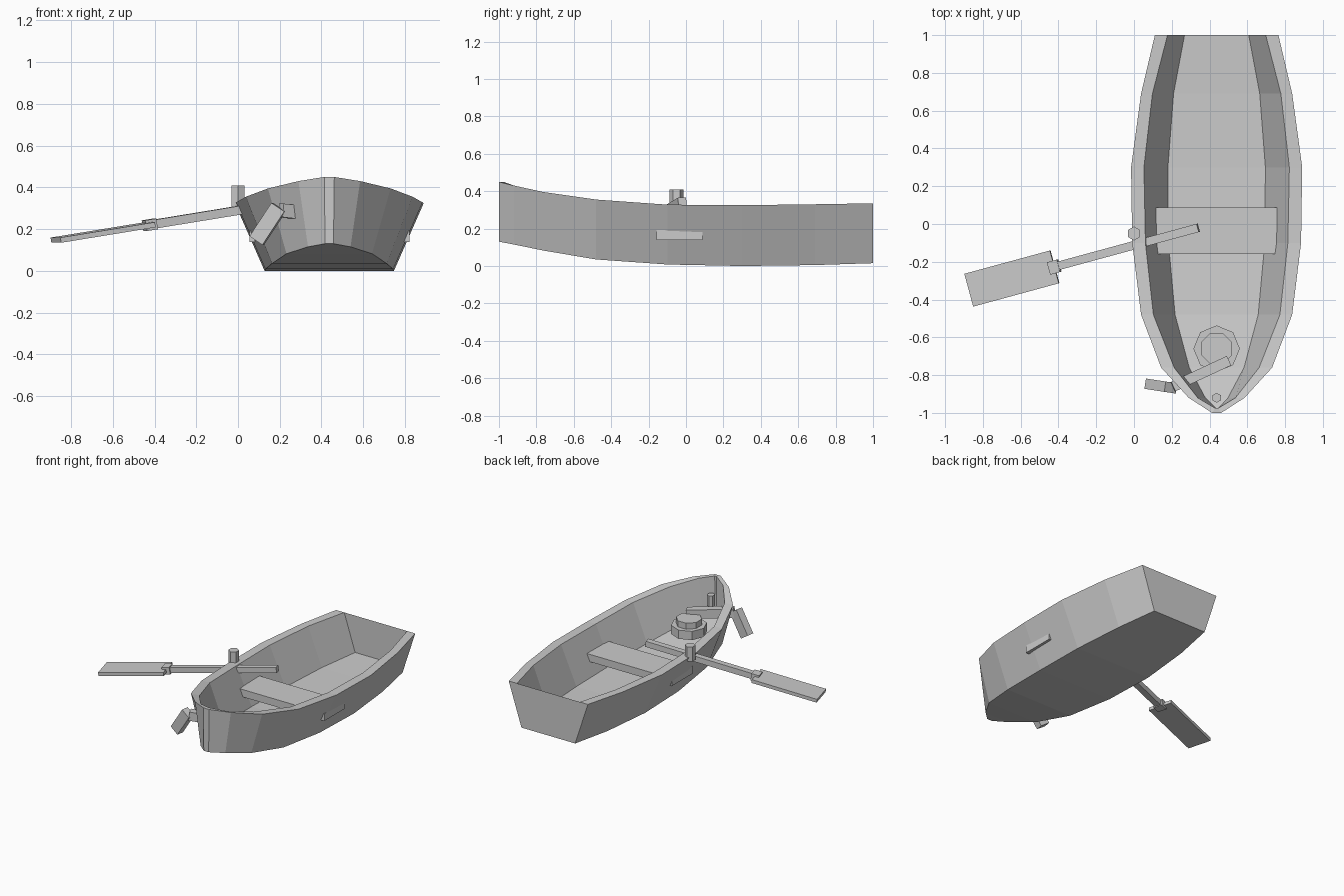
import bpy, bmesh, math
from mathutils import Vector, Matrix

if "Cube" in bpy.data.objects:
    bpy.data.objects.remove(bpy.data.objects["Cube"])

CX = 0.4375  # centre line of the boat


def finish(bm, name):
    bmesh.ops.recalc_face_normals(bm, faces=bm.faces[:])
    me = bpy.data.meshes.new(name)
    bm.to_mesh(me)
    bm.free()
    ob = bpy.data.objects.new(name, me)
    bpy.context.collection.objects.link(ob)
    return ob


def bar(name, a, b, width, height):
    """Box running from a to b; width is measured horizontally."""
    a, b = Vector(a), Vector(b)
    d = (b - a).normalized()
    side = Vector((0, 0, 1)).cross(d).normalized()
    up = d.cross(side)
    m = Matrix((d * (b - a).length, side * width, up * height)).transposed().to_4x4()
    m.translation = (a + b) / 2
    bm = bmesh.new()
    bmesh.ops.create_cube(bm, size=1, matrix=m)
    return finish(bm, name)


def prism(name, x, y, z0, z1, r, sides, turn=0):
    bm = bmesh.new()
    m = Matrix.Translation((x, y, (z0 + z1) / 2)) @ Matrix.Rotation(math.radians(turn), 4, 'Z')
    bmesh.ops.create_cone(bm, cap_ends=True, segments=sides, radius1=r, radius2=r,
                          depth=z1 - z0, matrix=m)
    return finish(bm, name)


# Hull stations, stern to bow: y, outer bottom/top and inner top/bottom
# half widths, keel height, rim height
stations = [
    (1.00, .222, .327, .260, .170, .015, .335),
    (0.69, .275, .400, .340, .228, .005, .330),
    (0.30, .310, .453, .385, .258, .000, .325),
    (-.10, .306, .447, .377, .255, .008, .328),
    (-.48, .275, .400, .335, .220, .035, .355),
    (-.76, .205, .294, .225, .145, .082, .395),
    (-.92, .102, .148, .100, .060, .115, .430),
    (-1.0, .020, .024, .008, .005, .130, .450),
]
bm = bmesh.new()
rings = []
for y, ob, ot, it, ib, zb, zt in stations:
    yi = max(y, -0.975)
    half = [(ob, y, zb), (ot, y, zt), (it, yi, zt), (ib, yi, zb + .045)]
    pts = [(CX - w, v, z) for w, v, z in half] + [(CX + w, v, z) for w, v, z in reversed(half)]
    rings.append([bm.verts.new(p) for p in pts])
for p, q in zip(rings, rings[1:]):
    for i in range(8):
        j = (i + 1) % 8
        bm.faces.new((p[i], p[j], q[j], q[i]))
# stem, bow rim and inner bow faces
e = rings[-1]
for i in range(3):
    bm.faces.new((e[i], e[i + 1], e[6 - i], e[7 - i]))
# transom
s = rings[0]
bm.faces.new((s[0], s[1], s[6], s[7]))
finish(bm, "hull")

# Seat, its ends pushing through the hull sides
bar("seat", (.055, -.035, .166), (.823, -.035, .166), .245, .055)

# Oar
tip = Vector((-.873, -.35, .147))
grip = Vector((.34, -.02, .345))
along = (grip - tip).normalized()
neck = tip + along * .475
bar("oar_blade", tip, neck, .18, .025)
bar("oar_collar", neck - along * .03, neck + along * .025, .068, .052)
bar("oar_shaft", neck, grip, .045, .042)
prism("oar_post", .0, -.05, .30, .408, .037, 6)

# Coiled rope with its end hanging over the side
prism("rope_coil_lower", CX, -.66, .15, .215, .123, 8)
prism("rope_coil_upper", CX, -.66, .205, .26, .089, 8, 22.5)
bar("rope_run", (.50, -.725, .255), (.205, -.862, .29), .055, .065)
bar("rope_end", (.195, -.866, .305), (.09, -.85, .145), .055, .075)

# Mooring post in the bow
prism("bow_post", CX, -.92, .25, .335, .026, 6)
